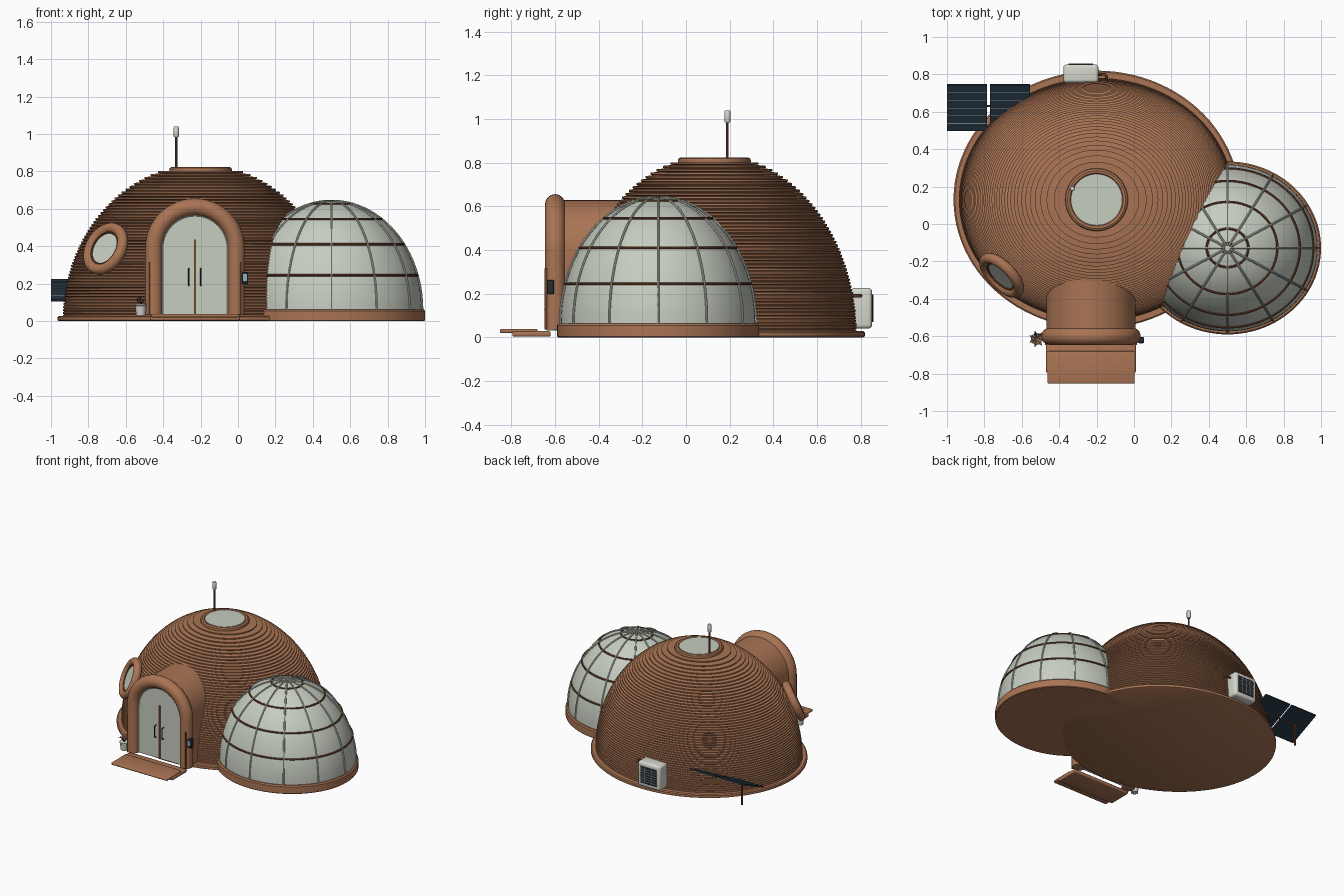
import bpy, bmesh, math
from mathutils import Vector, Matrix

if "Cube" in bpy.data.objects:
    bpy.data.objects.remove(bpy.data.objects["Cube"])

def mat(name, rgb):
    m = bpy.data.materials.new(name)
    m.diffuse_color = (*rgb, 1)
    m.use_nodes = True
    m.node_tree.nodes["Principled BSDF"].inputs["Base Color"].default_value = m.diffuse_color
    return m

CLAY = mat("clay", (0.40, 0.175, 0.088))
BRONZE = mat("dark_bronze", (0.17, 0.06, 0.027))
GLASS = mat("pale_glass", (0.57, 0.61, 0.53))
WHITE = mat("off_white", (0.66, 0.68, 0.61))
NAVY = mat("solar_navy", (0.017, 0.035, 0.052))
LINE = mat("cell_line", (0.30, 0.36, 0.40))
DARK = mat("charcoal", (0.02, 0.024, 0.026))
SCREEN = mat("screen_blue", (0.25, 0.45, 0.60))

def finish(name, bm, material, loc=(0, 0, 0)):
    bmesh.ops.recalc_face_normals(bm, faces=bm.faces)
    me = bpy.data.meshes.new(name)
    bm.to_mesh(me)
    bm.free()
    me.materials.append(material)
    ob = bpy.data.objects.new(name, me)
    ob.location = loc
    bpy.context.collection.objects.link(ob)
    return ob

def lathe(name, profile, loc, material, sy=1.0, n=96):
    """Closed solid from (radius, z) points, squashed in y by sy."""
    bm = bmesh.new()
    rings = [[bm.verts.new((r * math.cos(2 * math.pi * i / n), sy * r * math.sin(2 * math.pi * i / n), z))
              for i in range(n)] for r, z in profile]
    for a, b in zip(rings, rings[1:]):
        for i in range(n):
            j = (i + 1) % n
            bm.faces.new((a[i], a[j], b[j], b[i]))
    bm.faces.new(rings[0])
    bm.faces.new(rings[-1])
    return finish(name, bm, material, loc)

def box(name, lo, hi, material, bevel=0, segs=3):
    bm = bmesh.new()
    bmesh.ops.create_cube(bm, size=1)
    c = [(a + b) / 2 for a, b in zip(lo, hi)]
    bmesh.ops.scale(bm, vec=[b - a for a, b in zip(lo, hi)], verts=bm.verts)
    if bevel:
        bmesh.ops.bevel(bm, geom=bm.edges[:], offset=bevel, segments=segs, affect='EDGES', profile=0.5)
    return finish(name, bm, material, c)

def tube(name, pts, radius, material, cyclic=False, res=3):
    cu = bpy.data.curves.new(name, 'CURVE')
    cu.dimensions = '3D'
    cu.bevel_depth, cu.bevel_resolution, cu.use_fill_caps = radius, res, True
    sp = cu.splines.new('POLY')
    sp.points.add(len(pts) - 1)
    for p, q in zip(sp.points, pts):
        p.co = (*q, 1)
    sp.use_cyclic_u = cyclic
    tmp = bpy.data.objects.new("tmp", cu)
    bpy.context.collection.objects.link(tmp)
    bpy.context.view_layer.update()
    me = bpy.data.meshes.new_from_object(tmp.evaluated_get(bpy.context.evaluated_depsgraph_get()))
    bpy.data.objects.remove(tmp)
    me.name = name
    me.materials.clear()
    me.materials.append(material)
    ob = bpy.data.objects.new(name, me)
    bpy.context.collection.objects.link(ob)
    return ob

def ellipse(c, rx, ry, z, n=64):
    return [(c[0] + rx * math.cos(2 * math.pi * i / n), c[1] + ry * math.sin(2 * math.pi * i / n), z) for i in range(n)]

# Main dome of printed layers on a slab
MC = (-0.2, 0.13, 0)
SY = 0.885
lathe("main_base", [(0.755, 0), (0.765, 0.005), (0.765, 0.022), (0.757, 0.028)], MC, CLAY, 0.902)
H, R, N = 0.83, 0.737, 50
step = 0.785 / N
rad = lambda z: R * math.sqrt(max(0, 1 - (z / H) ** 2))
prof = []
for i in range(N):
    z = 0.02 + i * step
    r = rad(z)
    prof += [(r - 0.007, z), (r, z + 0.25 * step), (r, z + 0.75 * step)]
lathe("main_dome", prof, MC, CLAY, SY, 112)

# Skylight
lathe("skylight_ring", [(0.16, 0.78), (0.168, 0.808), (0.165, 0.818), (0.155, 0.824), (0.142, 0.822), (0.135, 0.814)],
      MC, CLAY, 1.0, 64)
lathe("skylight_glass", [(0.137, 0.81), (0.137, 0.821)], MC, GLASS, 1.0, 64)

# Antenna
tube("antenna_pole", [(-0.33, 0.19, 0.76), (-0.33, 0.19, 0.99)], 0.006, BRONZE)
lathe("antenna_cap", [(0.011, 0.983), (0.014, 0.988), (0.014, 1.034), (0.011, 1.04)], (-0.33, 0.19, 0), WHITE, 1, 20)

# Greenhouse dome with base, ribs and rings
GC = (0.5, -0.128, 0)
GY = 0.925
lathe("greenhouse_base", [(0.496, 0), (0.5, 0.004), (0.5, 0.055), (0.492, 0.063)], GC, CLAY, GY)
GR, GZ, GH = 0.482, 0.06, 0.58
grad = lambda z: GR * math.sqrt(max(0, 1 - ((z - GZ) / GH) ** 2))
lathe("greenhouse_glass", [(GR * math.cos(t), GZ + GH * math.sin(t)) for t in
      [math.pi / 2 * k / 24 * 0.995 for k in range(25)]], GC, GLASS, GY)
for i in range(12):
    a = math.pi / 6 * i
    tube(f"greenhouse_rib_{i}", [(GC[0] + (GR + .003) * math.cos(t) * math.cos(a), GC[1] + GY * (GR + .003) * math.cos(t) * math.sin(a),
         GZ + (GH + .003) * math.sin(t)) for t in [math.pi / 2 * k / 20 * 0.98 for k in range(21)]], 0.006, GLASS, res=2)
for z in (0.245, 0.41, 0.545, 0.625, 0.64):
    r = grad(z) + 0.002
    if z == 0.64:
        r = 0.028
    tube("greenhouse_ring", ellipse(GC, r, r * GY, z), 0.0065, BRONZE, True, 2)

# Entrance vault, frame and door
AX, AZ, FLOOR = -0.23, 0.39, 0.035
def arch(r, y, n=28):
    top = [(AX + r * math.cos(math.pi * i / n), y, AZ + r * math.sin(math.pi * i / n)) for i in range(n + 1)]
    return [(AX + r, y, FLOOR)] + top + [(AX - r, y, FLOOR)]

def arch_solid(name, r, y0, y1, material):
    bm = bmesh.new()
    f = bm.faces.new([bm.verts.new(p) for p in arch(r, y0)])
    ext = bmesh.ops.extrude_face_region(bm, geom=[f])["geom"]
    bmesh.ops.translate(bm, vec=(0, y1 - y0, 0), verts=[g for g in ext if isinstance(g, bmesh.types.BMVert)])
    return finish(name, bm, material)

arch_solid("entrance_vault", 0.238, -0.59, -0.2, CLAY)
arch_solid("door", 0.18, -0.605, -0.588, GLASS)
tube("entrance_frame", arch(0.22, -0.6), 0.046, CLAY, res=6)
tube("door_trim", arch(0.176, -0.607), 0.005, GLASS)
box("door_seam", (AX - 0.005, -0.61, FLOOR), (AX + 0.005, -0.6, 0.435), BRONZE)
for s in (-1, 1):
    x = AX + s * 0.032
    tube("door_handle", [(x, -0.604, 0.19), (x, -0.622, 0.195), (x, -0.622, 0.275), (x, -0.604, 0.28)], 0.004, DARK)
    x = AX + s * 0.241
    box("frame_strip", (x - 0.004, -0.648, FLOOR), (x + 0.004, -0.63, 0.315), BRONZE)

# Entry steps
box("lower_step", (-0.47, -0.795, 0.003), (0.01, -0.62, 0.028), CLAY, 0.008)
box("upper_step", (-0.463, -0.853, 0.02), (0.004, -0.68, 0.038), CLAY, 0.006)

# Control panel beside the door
box("control_panel", (0.022, -0.636, 0.198), (0.054, -0.605, 0.262), DARK, 0.004)
box("control_screen", (0.028, -0.64, 0.215), (0.048, -0.634, 0.253), SCREEN)

# Potted plant
PC = (-0.52, -0.615, 0)
lathe("plant_pot", [(0.024, 0.03), (0.03, 0.08), (0.032, 0.082), (0.032, 0.09), (0.026, 0.09)], PC, WHITE, 1, 24)
for i in range(7):
    a = 2 * math.pi * i / 7
    d = Vector((math.cos(a), math.sin(a), 0))
    s = Vector((-d.y, d.x, 0)) * 0.009
    b = Vector((PC[0], PC[1], 0.085))
    up = Vector((0, 0, 1))
    bm = bmesh.new()
    m = b + d * 0.025 + up * (0.03 + 0.006 * (i % 3))
    v = [bm.verts.new(p) for p in (b, m + s, b + d * 0.046 + up * (0.025 + 0.01 * (i % 3)), m - s)]
    bm.faces.new(v)
    bmesh.ops.solidify(bm, geom=bm.faces[:], thickness=0.003)
    finish(f"plant_leaf_{i}", bm, BRONZE)

# Round side window
WN = Vector((-0.65, -0.65, 0.39)).normalized()
WM = Matrix.Translation((-0.705, -0.272, 0.385)) @ WN.to_track_quat('Z', 'Y').to_matrix().to_4x4()
ring = tube("window_ring", ellipse((0, 0), 0.12, 0.12, 0.004, 48), 0.029, CLAY, True, 5)
trim = tube("window_trim", ellipse((0, 0), 0.092, 0.092, 0.012, 48), 0.006, BRONZE, True, 2)
pane = lathe("window_glass", [(0.1, -0.02), (0.1, 0.01)], (0, 0, 0), GLASS, 1, 48)
for o in (ring, trim, pane):
    o.matrix_world = WM

# Tilted solar panels on a post
PM = Matrix.Translation((-0.7775, 0.6225, 0.165)) @ Matrix.Rotation(math.atan2(0.11, 0.245), 4, 'X')
for x0, x1 in ((-0.2225, -0.0075), (0.0075, 0.2225)):
    parts = [box("solar_panel", (x0, -0.134, -0.006), (x1, 0.134, 0.006), NAVY)]
    for k in (-2, -1, 0, 1, 2):
        y = k * 0.045
        parts.append(box("solar_line", (x0, y - 0.0015, 0.004), (x1, y + 0.0015, 0.0075), LINE))
    for o in parts:
        o.matrix_world = PM @ Matrix.Translation(o.location)
tube("solar_post", [(-0.91, 0.63, 0), (-0.91, 0.63, 0.165)], 0.007, BRONZE)
tube("solar_rail", [(-0.95, 0.63, 0.158), (-0.62, 0.63, 0.158)], 0.005, BRONZE)

# Air unit at the back with grille and pipe
box("air_unit", (-0.378, 0.755, 0.04), (-0.19, 0.853, 0.226), WHITE, 0.018, 4)
box("air_grille", (-0.35, 0.85, 0.07), (-0.218, 0.856, 0.196), DARK)
for k in range(1, 7):
    z = 0.07 + 0.018 * k
    box("grille_bar", (-0.35, 0.854, z - 0.002), (-0.218, 0.859, z + 0.002), LINE)
for k in range(1, 4):
    x = -0.35 + 0.033 * k
    box("grille_bar", (x - 0.002, 0.854, 0.07), (x + 0.002, 0.859, 0.196), LINE)
tube("air_pipe", [(-0.2, 0.8, 0.19), (-0.155, 0.8, 0.19), (-0.148, 0.79, 0.19), (-0.148, 0.73, 0.19)], 0.008, BRONZE)

# Smooth the curved parts, keep edges sharp
bpy.ops.object.select_all(action='SELECT')
bpy.context.view_layer.objects.active = bpy.data.objects["main_dome"]
bpy.ops.object.shade_smooth_by_angle(angle=math.radians(35))
